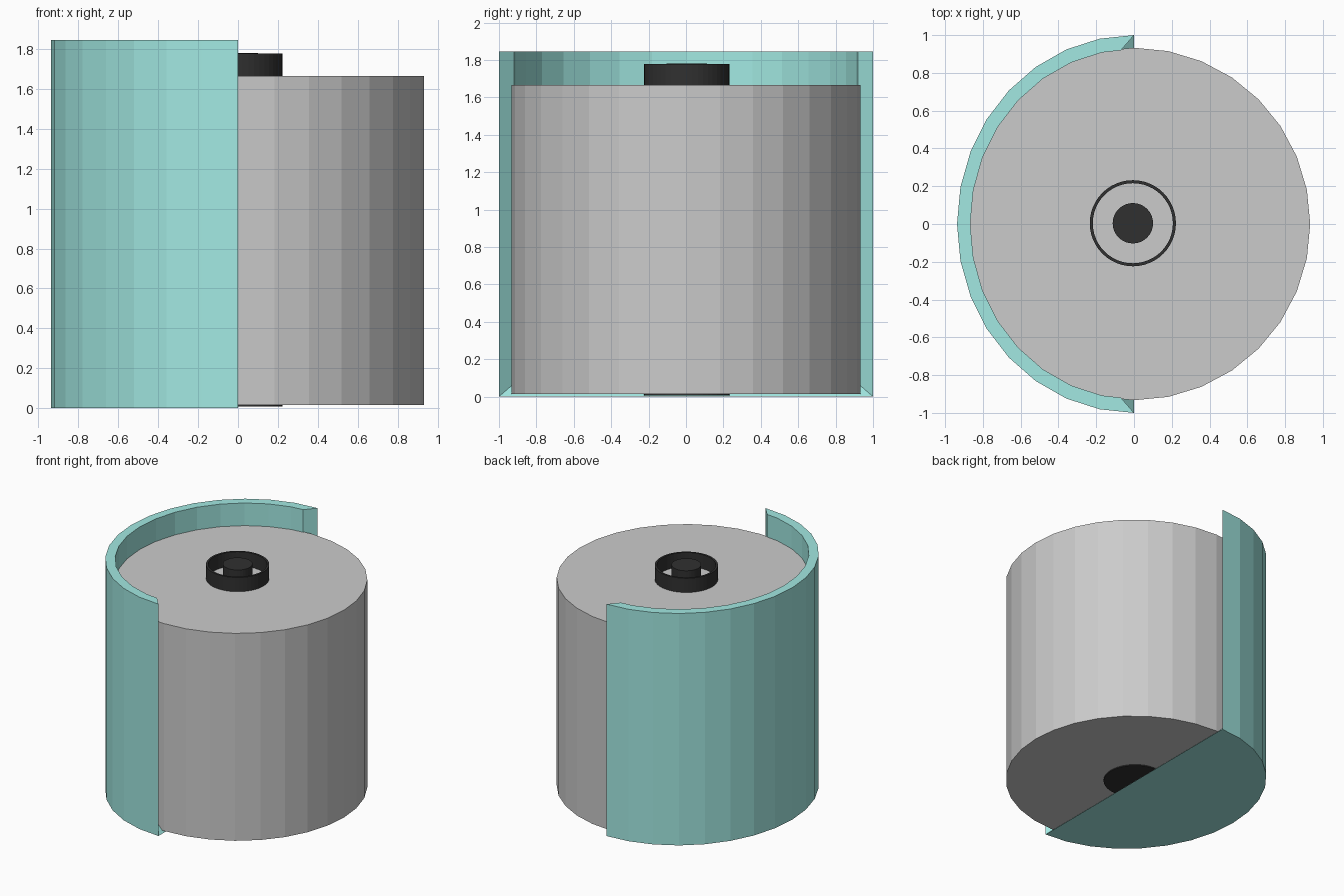
import bpy, bmesh, math

if "Cube" in bpy.data.objects:
    bpy.data.objects.remove(bpy.data.objects["Cube"])


def paint(obj, name, rgb):
    mat = bpy.data.materials.get(name) or bpy.data.materials.new(name)
    mat.diffuse_color = (*rgb, 1)
    mat.use_nodes = True
    mat.node_tree.nodes["Principled BSDF"].inputs["Base Color"].default_value = mat.diffuse_color
    obj.data.materials.append(mat)


def from_bmesh(name, bm):
    bmesh.ops.recalc_face_normals(bm, faces=bm.faces)
    me = bpy.data.meshes.new(name)
    bm.to_mesh(me)
    bm.free()
    obj = bpy.data.objects.new(name, me)
    bpy.context.collection.objects.link(obj)
    return obj


def cylinder(name, r, z0, z1, sides, x=0, y=0):
    bpy.ops.mesh.primitive_cylinder_add(vertices=sides, radius=r, depth=z1 - z0,
                                        location=(x, y, (z0 + z1) / 2))
    obj = bpy.context.object
    obj.name = name
    return obj


TEAL, BLACK = (0.36, 0.81, 0.76), (0.03, 0.03, 0.03)
TOP = 1.845

# Half-round holder: outer wall, inset inner wall, floor, chamfered open edge
N = 16
angles = [math.pi / 2 + math.pi * k / N for k in range(N + 1)]
outer_pts = [(0.937 * math.cos(a), math.sin(a)) for a in angles]
inner_pts = [(0.867 * math.cos(a), 0.926 * math.sin(a)) for a in angles]
inner_pts[0], inner_pts[-1] = (-0.07, 0.919), (-0.07, -0.919)

bm = bmesh.new()
ring = lambda pts, z: [bm.verts.new((x, y, z)) for x, y in pts]
ob, ot = ring(outer_pts, 0), ring(outer_pts, TOP)
ib, it = ring(inner_pts, 0.07), ring(inner_pts, TOP)
for a, b in ((ob, ot), (ot, it), (it, ib)):
    for k in range(N):
        bm.faces.new((a[k], a[k + 1], b[k + 1], b[k]))
for e in (0, -1):
    bm.faces.new((ob[e], ot[e], it[e], ib[e]))
bm.faces.new(ob)
bm.faces.new(ib)
bm.faces.new((ob[0], ob[-1], ib[-1], ib[0]))
paint(from_bmesh("holder_shell", bm), "teal", TEAL)

# Roll body
cylinder("roll", 0.933, 0.015, 1.665, 32)

# Core: thin open collar on top, centre rod, flat disc underneath
CX, CY, S = -0.006, 0.004, 48
bm = bmesh.new()
loops = []
for r, z in ((0.228, 1.6), (0.228, 1.778), (0.212, 1.778), (0.212, 1.6)):
    loops.append([bm.verts.new((CX + r * math.cos(2 * math.pi * k / S),
                                CY + r * math.sin(2 * math.pi * k / S), z)) for k in range(S)])
for i in range(4):
    a, b = loops[i], loops[(i + 1) % 4]
    for k in range(S):
        bm.faces.new((a[k], a[(k + 1) % S], b[(k + 1) % S], b[k]))
paint(from_bmesh("core_collar", bm), "black", BLACK)
paint(cylinder("core_rod", 0.107, 1.6, 1.781, 32, CX, CY), "black", BLACK)
paint(cylinder("core_base", 0.228, 0.007, 0.1, S, CX, CY), "black", BLACK)
